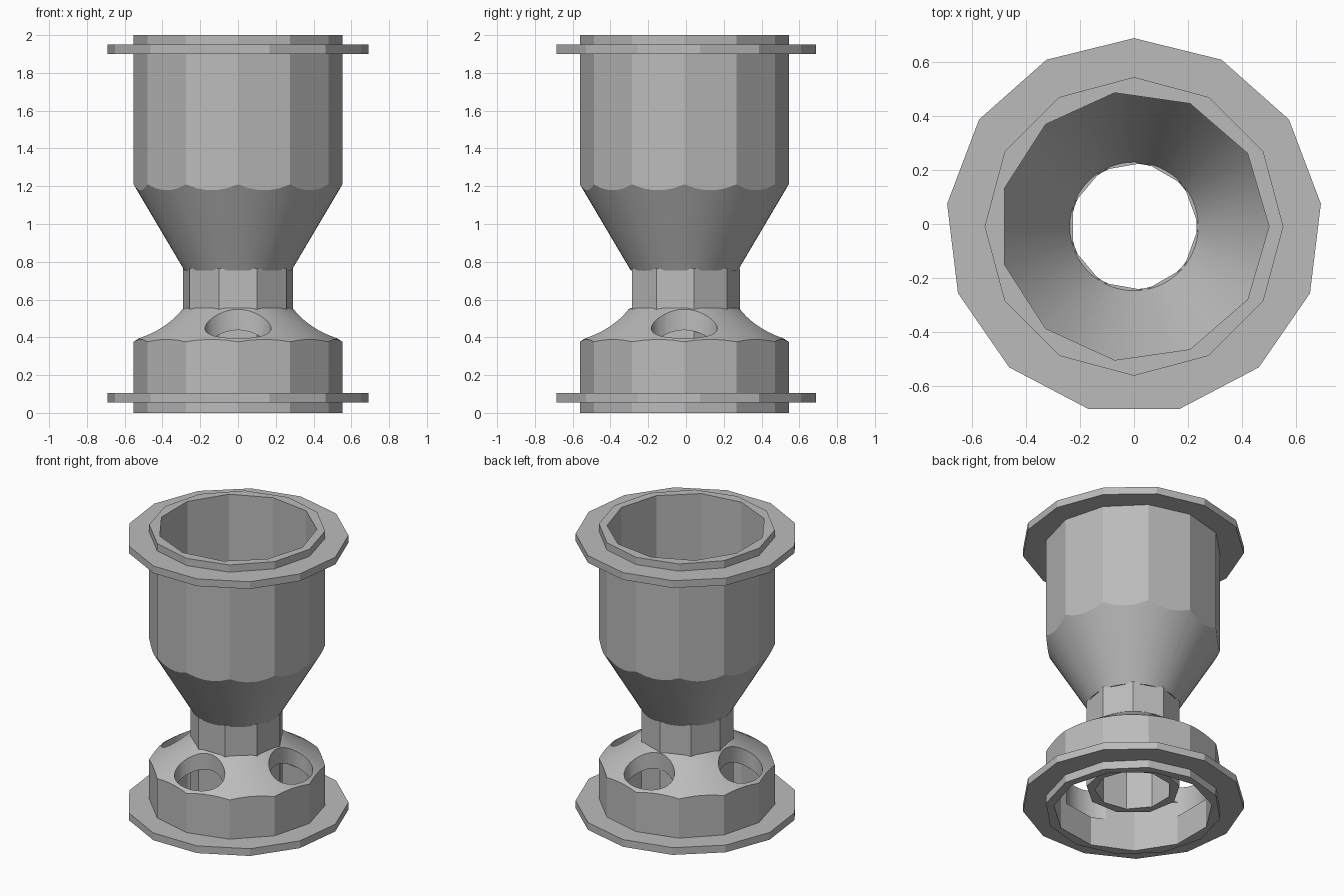
import bpy, bmesh, math

cube = bpy.data.objects.get("Cube")
if cube:
    bpy.data.objects.remove(cube)

DY = -0.009          # centres the odd-sided flanges on y = 0
WALL_R = 0.553       # outer wall, 12 sides
BORE_R = 0.5         # inner wall, 11 sides

grey = bpy.data.materials.new("plain grey")
grey.use_nodes = True
grey.diffuse_color = (0.5, 0.5, 0.5, 1)
grey.node_tree.nodes["Principled BSDF"].inputs["Base Color"].default_value = (0.5, 0.5, 0.5, 1)


def frustum(name, sides, r0, z0, r1, z1, turn=0.0, centre=(0, 0), stretch=(1, 1)):
    """Closed upright prism or cone, first corner at angle `turn` in degrees."""
    bm = bmesh.new()
    rings = []
    for r, z in ((r0, z0), (r1, z1)):
        ring = []
        for i in range(sides):
            a = math.radians(turn) + math.tau * i / sides
            ring.append(bm.verts.new((centre[0] + stretch[0] * r * math.cos(a),
                                      centre[1] + stretch[1] * r * math.sin(a) + DY, z)))
        rings.append(ring)
    low, high = rings
    bm.faces.new(low[::-1])
    bm.faces.new(high)
    for i in range(sides):
        j = (i + 1) % sides
        bm.faces.new((low[i], low[j], high[j], high[i]))
    mesh = bpy.data.meshes.new(name)
    bm.to_mesh(mesh)
    bm.free()
    mesh.materials.append(grey)
    obj = bpy.data.objects.new(name, mesh)
    bpy.context.collection.objects.link(obj)
    return obj


def activate(obj):
    bpy.ops.object.select_all(action='DESELECT')
    obj.select_set(True)
    bpy.context.view_layer.objects.active = obj


def combine(obj, tool, operation):
    """Apply one boolean and discard the tool."""
    activate(obj)
    mod = obj.modifiers.new("cut", 'BOOLEAN')
    mod.operation, mod.object, mod.solver = operation, tool, 'EXACT'
    bpy.ops.object.modifier_apply(modifier=mod.name)
    bpy.data.objects.remove(tool)
    return obj


def cup_radius(z):
    return WALL_R + 0.591 * (z - 1.21)


def neck_bore():
    return frustum("bore_tool", 9, 0.24, 0.1, 0.24, 0.9)


# Upper cup: twelve-sided wall trimmed below by a smooth cone
cup = frustum("funnel_cup", 12, WALL_R, 0.7, WALL_R, 2.0)
combine(cup, frustum("cone_tool", 60, cup_radius(0.755), 0.755, cup_radius(2.1), 2.1), 'INTERSECT')
cavity = frustum("cavity_tool", 11, BORE_R, 0.6, BORE_R, 2.2)
combine(cavity, frustum("cone_tool", 60, cup_radius(0.73) - 0.052, 0.73,
                        cup_radius(2.3) - 0.052, 2.3), 'INTERSECT')
combine(cup, cavity, 'DIFFERENCE')

# Neck tube, hanging down inside the base
neck = frustum("neck_tube", 9, 0.295, 0.15, 0.295, 0.765, turn=90)
combine(neck, neck_bore(), 'DIFFERENCE')

# Base: twelve-sided wall with a sloped shoulder
base = frustum("base", 12, WALL_R, 0, WALL_R, 0.7)
combine(base, frustum("cone_tool", 60, 1.1325, -0.01, 0.285, 0.555), 'INTERSECT')
cavity = frustum("cavity_tool", 11, BORE_R, -0.1, BORE_R, 0.6)
combine(cavity, frustum("cone_tool", 60, 1.1325, -0.12, 0.285, 0.445), 'INTERSECT')
combine(base, cavity, 'DIFFERENCE')
combine(base, neck_bore(), 'DIFFERENCE')

# Four oval openings through the shoulder
for dx, dy in ((1, 0), (0, 1), (-1, 0), (0, -1)):
    stretch = (0.115, 0.175) if dx else (0.175, 0.115)
    opening = frustum("opening_tool", 40, 1, 0.2, 1, 0.7,
                      centre=(0.41 * dx, 0.41 * dy), stretch=stretch)
    combine(base, opening, 'DIFFERENCE')

# Thirteen-sided flanges near both ends
flanges = []
for name, z in (("top_flange", 1.9), ("bottom_flange", 0.055)):
    flange = frustum(name, 13, 0.697, z, 0.697, z + 0.05, turn=90)
    combine(flange, frustum("ring_tool", 12, 0.535, z - 0.1, 0.535, z + 0.2), 'DIFFERENCE')
    flanges.append(flange)

# Smooth cones, crisp facets
for part in [cup, neck, base] + flanges:
    activate(part)
    bpy.ops.object.shade_smooth_by_angle(angle=math.radians(20))
